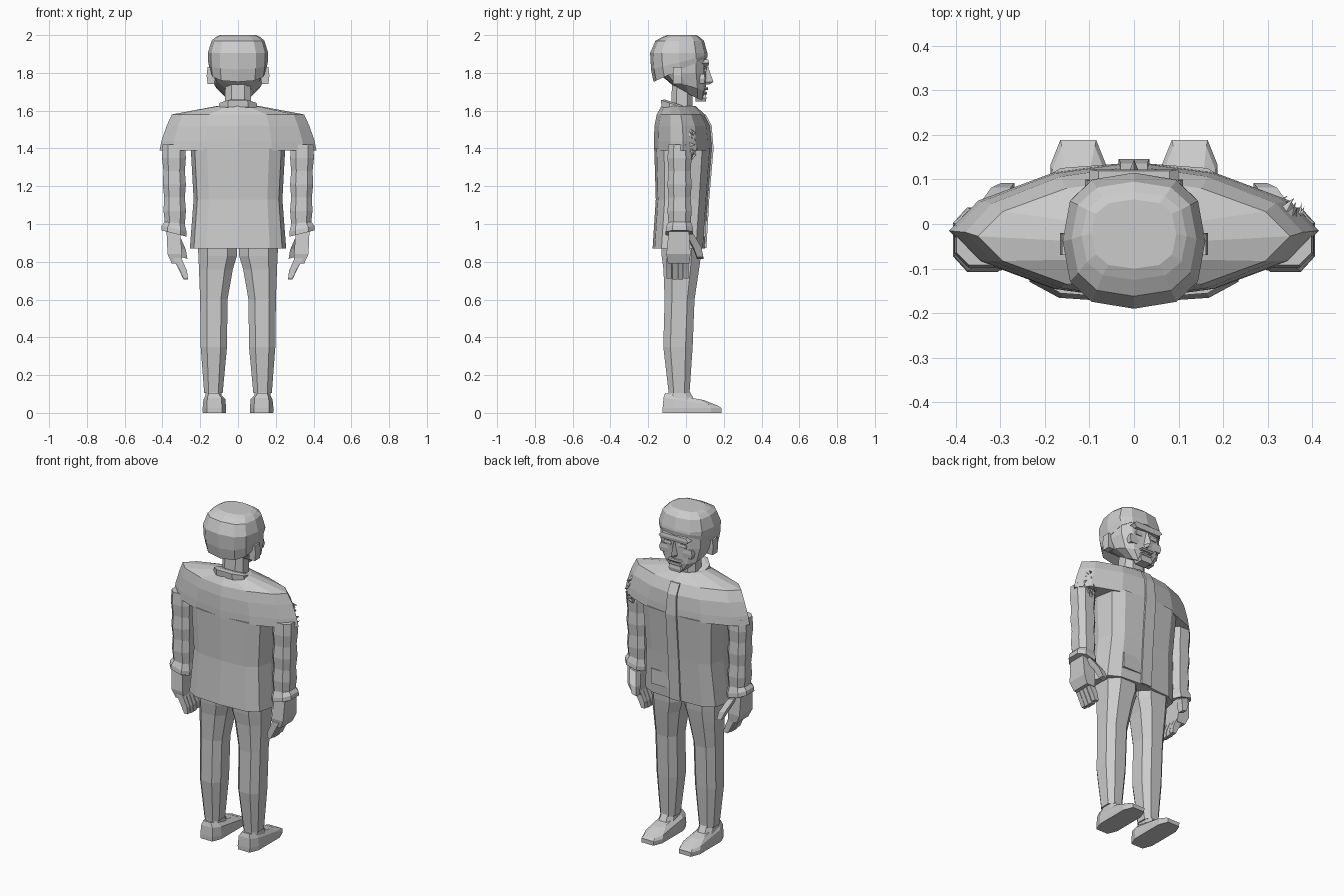
import bpy, bmesh, math, random
from mathutils import Vector

if "Cube" in bpy.data.objects:
    bpy.data.objects.remove(bpy.data.objects["Cube"])

grey = bpy.data.materials.new("plain_grey")
grey.use_nodes = True
grey.diffuse_color = (.6, .6, .6, 1)
shader = grey.node_tree.nodes["Principled BSDF"]
shader.inputs["Base Color"].default_value = grey.diffuse_color


def finish(name, bm):
    """Turn a bmesh into a named flat-shaded object."""
    bmesh.ops.recalc_face_normals(bm, faces=bm.faces)
    mesh = bpy.data.meshes.new(name)
    bm.to_mesh(mesh)
    bm.free()
    mesh.materials.append(grey)
    obj = bpy.data.objects.new(name, mesh)
    bpy.context.collection.objects.link(obj)


def section(sides, power, turn=0):
    """Superellipse outline: low power is boxy, high power is pointed."""
    points = []
    for i in range(sides):
        angle = math.tau * (i + turn) / sides
        c, s = math.cos(angle), math.sin(angle)
        points.append((math.copysign(abs(c) ** power, c), math.copysign(abs(s) ** power, s)))
    return points


def ring(height, half, back, front, x=0, tilt=0, lean=0):
    """Placement of one outline; tilt and lean slope it along y and x."""
    middle, depth = (back + front) / 2, (front - back) / 2

    def place(u, v):
        y = middle + depth * v
        return Vector((x + half * u, y, height + tilt * y + lean * half * u))
    return place


def loft(name, outline, rings, side=1):
    """Skin an outline through rings; side -1 makes the mirrored part."""
    bm = bmesh.new()
    rows = []
    for place in rings:
        row = []
        for u, v in outline:
            point = place(u, v)
            point.x *= side
            row.append(bm.verts.new(point))
        rows.append(row)
    for lower, upper in zip(rows, rows[1:]):
        for i in range(len(outline)):
            bm.faces.new((lower[i - 1], lower[i], upper[i], upper[i - 1]))
    bm.faces.new(rows[0])
    bm.faces.new(rows[-1])
    finish(name, bm)


def block(name, bottom, top, half, back, front, x=0, side=1, taper=.8):
    """Small faceted block, narrower at the top and bottom."""
    centre = (bottom + top) / 2
    loft(name, square, [
        ring(bottom, half * taper, back, front - (front - back) * (1 - taper) / 4, x),
        ring(centre, half, back, front, x),
        ring(top, half * taper, back, front - (front - back) * (1 - taper) / 4, x)], side)


square = section(4, 0, turn=.5)
limb = section(8, .75, turn=.5)
sole = section(8, .5, turn=.5)
lens = section(12, 1.2)
trunk = section(12, .6)
skull = section(12, .75)

# Jacket body and wide pointed shoulders
loft("jacket_body", trunk, [
    ring(height=.87, half=.255, back=-.177, front=.1),
    ring(height=1.13, half=.235, back=-.16, front=.117),
    ring(height=1.4, half=.25, back=-.168, front=.138)])
loft("jacket_shoulders", lens, [
    ring(height=1.39, half=.415, back=-.17, front=.14),
    ring(height=1.44, half=.405, back=-.17, front=.138),
    ring(height=1.52, half=.378, back=-.167, front=.13),
    ring(height=1.58, half=.35, back=-.155, front=.1),
    ring(height=1.625, half=.11, back=-.13, front=.05)])

# Front closure strip and pocket flap lying on the chest
loft("jacket_placket", square, [
    ring(height=.872, half=.035, back=.05, front=.108),
    ring(height=1.13, half=.035, back=.06, front=.123),
    ring(height=1.4, half=.035, back=.07, front=.146),
    ring(height=1.52, half=.03, back=.06, front=.136),
    ring(height=1.58, half=.03, back=.04, front=.105)])
block("jacket_pocket_flap", bottom=.93, top=1.02, half=.06, back=.05, front=.105, x=.1, taper=1)

# Collar and neck
loft("collar", limb, [
    ring(height=1.575, half=.11, back=-.135, front=.055, tilt=-.35),
    ring(height=1.61, half=.105, back=-.138, front=.055, tilt=-.35),
    ring(height=1.62, half=.085, back=-.115, front=.04, tilt=-.35)])
loft("neck", limb, [
    ring(height=1.58, half=.075, back=-.085, front=.04),
    ring(height=1.78, half=.07, back=-.075, front=.035)])

# Head with sloping jaw, and a cap of hair
loft("head", skull, [
    ring(height=1.695, half=.065, back=-.06, front=.092, tilt=-.5),
    ring(height=1.735, half=.125, back=-.11, front=.104, tilt=-.3),
    ring(height=1.8, half=.148, back=-.16, front=.108),
    ring(height=1.9, half=.15, back=-.18, front=.11)])
loft("hair", skull, [
    ring(height=1.83, half=.15, back=-.172, front=.112, tilt=.45),
    ring(height=1.865, half=.158, back=-.185, front=.115, tilt=.25),
    ring(height=1.905, half=.16, back=-.19, front=.113),
    ring(height=1.97, half=.14, back=-.162, front=.095),
    ring(height=1.99, half=.118, back=-.125, front=.072),
    ring(height=2, half=.095, back=-.1, front=.055)])

# Face
block("brow", bottom=1.835, top=1.87, half=.1, back=.06, front=.122)
loft("nose", section(3, 1, turn=.75), [
    ring(height=1.738, half=.025, back=.06, front=.122),
    ring(height=1.752, half=.03, back=.06, front=.145),
    ring(height=1.83, half=.015, back=.06, front=.118)])
block("upper_lip", bottom=1.71, top=1.725, half=.045, back=.06, front=.118)
block("lower_lip", bottom=1.685, top=1.7, half=.04, back=.06, front=.112)
block("chin", bottom=1.648, top=1.685, half=.042, back=.05, front=.108)

for side, label in ((1, "left"), (-1, "right")):
    block(label + "_ear", bottom=1.74, top=1.83, half=.023, back=-.07, front=-.02, x=.143, side=side)
    block(label + "_eye", bottom=1.8, top=1.822, half=.026, back=.06, front=.108, x=.05, side=side)
    block(label + "_cheek", bottom=1.745, top=1.795, half=.034, back=.05, front=.1, x=.076, side=side)

    # Sleeve with alternating folds, and a slanted flared cuff
    folds = []
    for i in range(7):
        puff = .006 * (i % 2)
        folds.append(ring(height=1 + i * .07, half=.056 + puff + i * .001,
                          back=-.096 - puff, front=.028 + puff, x=.334 + i * .001))
    loft(label + "_sleeve", limb, folds, side)
    loft(label + "_cuff", limb, [
        ring(height=.95, half=.07, back=-.112, front=.042, x=.34, lean=.25),
        ring(height=.975, half=.07, back=-.11, front=.04, x=.338, lean=.25),
        ring(height=1.01, half=.053, back=-.095, front=.028, x=.333, lean=.15)], side)

    # Hand: palm, four curled fingers, thumb
    loft(label + "_palm", square, [
        ring(height=.79, half=.028, back=-.095, front=.018, x=.322),
        ring(height=.84, half=.038, back=-.104, front=.024, x=.335),
        ring(height=.98, half=.036, back=-.09, front=.015, x=.343)], side)
    for i in range(4):
        back = -.102 + i * .03
        front = back + .026
        tip = .705 + .005 * abs(i - 1.5)
        loft(f"{label}_finger_{i + 1}", square, [
            ring(tip, half=.012, back=back, front=front, x=.277),
            ring(tip + .04, half=.019, back=back, front=front, x=.289),
            ring(height=.82, half=.022, back=back, front=front, x=.322)], side)
    loft(label + "_thumb", square, [
        ring(height=.82, half=.015, back=.058, front=.092, x=.283, lean=.3),
        ring(height=.87, half=.022, back=.04, front=.082, x=.298, lean=.3),
        ring(height=.94, half=.022, back=0, front=.04, x=.328, lean=.3)], side)

    # Trouser leg, and a shoe with a sloping toe
    loft(label + "_leg", limb, [
        ring(height=.105, half=.052, back=-.095, front=.022, x=.13),
        ring(height=.35, half=.074, back=-.125, front=.04, x=.128),
        ring(height=.6, half=.077, back=-.118, front=.05, x=.128),
        ring(height=.76, half=.095, back=-.125, front=.075, x=.117),
        ring(height=.83, half=.108, back=-.135, front=.085, x=.108),
        ring(height=.92, half=.11, back=-.14, front=.09, x=.11)], side)
    loft(label + "_shoe", sole, [
        ring(height=0, half=.064, back=-.13, front=.195, x=.125),
        ring(height=.025, half=.065, back=-.13, front=.195, x=.125),
        ring(height=.062, half=.06, back=-.125, front=.18, x=.125, tilt=-.15),
        ring(height=.085, half=.04, back=-.115, front=.1, x=.129, tilt=-.18)], side)
    loft(label + "_shoe_collar", limb, [
        ring(height=.05, half=.054, back=-.112, front=.06, x=.129),
        ring(height=.125, half=.04, back=-.09, front=.016, x=.13)], side)

# Torn patch on the left shoulder: folded cloth shards around a hole
random.seed(4)
bm = bmesh.new()
up = Vector((0, 0, 1))
out = Vector((.6, .8, 0))
across = up.cross(out) / 2
centre = Vector((.345, .03, 1.42))
shards = 14
for i in range(shards):
    angle = math.tau * i / shards
    radial = across * math.cos(angle) + up * math.sin(angle)
    tangent = up * math.cos(angle) - across * math.sin(angle)
    root = centre + radial * .085 - out * .01
    tip = centre + radial * random.uniform(.02, .06) + out * random.uniform(.01, .035)
    corners = (root + tangent * .02, root - tangent * .02, root - radial * .025 - out * .01, tip)
    verts = [bm.verts.new(corner) for corner in corners]
    for skipped in verts:
        bm.faces.new([v for v in verts if v is not skipped])
finish("torn_patch", bm)
